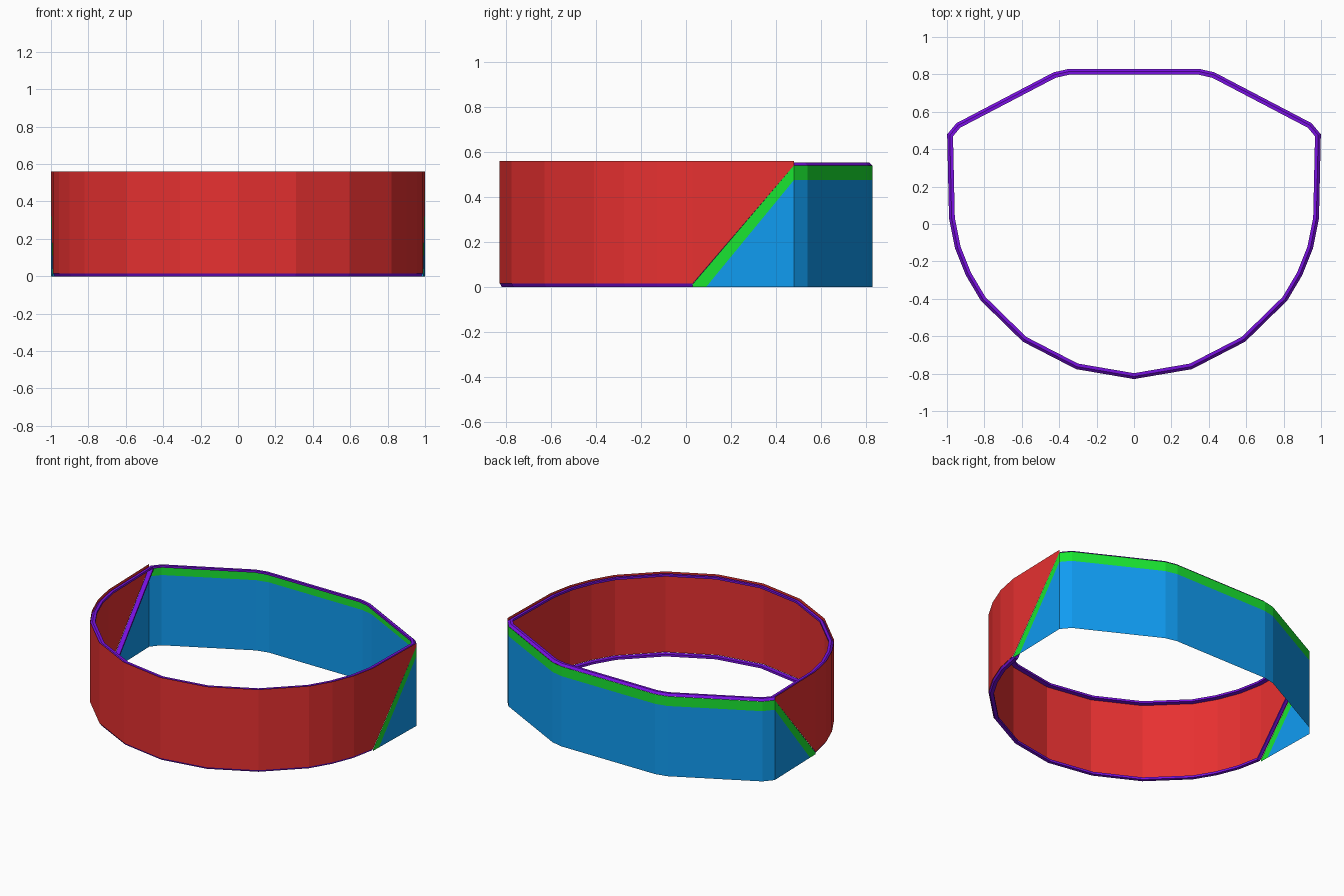
import bpy, bmesh
from mathutils import Vector

if "Cube" in bpy.data.objects:
    bpy.data.objects.remove(bpy.data.objects["Cube"])

H = 0.56            # overall height
SEAM = 0.54         # height of the seam along the back

# Right half of the plan outline, from front centre round to the back
FRONT = [(0, -0.83), (0.31, -0.777), (0.595, -0.63), (0.82, -0.41),
         (0.90, -0.275), (0.958, -0.13), (0.99, 0.03)]
SPLIT = (0.991, 0.09)
CORNER = (1.0, 0.48)
BACK = [(0.95, 0.54), (0.43, 0.812), (0.35, 0.83)]


def material(name, rgb):
    m = bpy.data.materials.new(name)
    m.diffuse_color = (*rgb, 1)
    m.use_nodes = True
    m.node_tree.nodes["Principled BSDF"].inputs["Base Color"].default_value = m.diffuse_color
    return m


RED = material("red", (0.80, 0.03, 0.03))
GREEN = material("green", (0.01, 0.78, 0.03))
BLUE = material("blue", (0.005, 0.33, 0.88))
PURPLE = material("purple", (0.19, 0.005, 0.75))


def mirrored(cols):
    return [(-c[0], *c[1:]) for c in reversed(cols)]


def finish(name, bm, mat, fix_normals=False):
    bmesh.ops.remove_doubles(bm, verts=bm.verts, dist=1e-5)
    if fix_normals:
        bmesh.ops.recalc_face_normals(bm, faces=bm.faces)
    me = bpy.data.meshes.new(name)
    bm.to_mesh(me)
    bm.free()
    me.materials.append(mat)
    ob = bpy.data.objects.new(name, me)
    bpy.context.collection.objects.link(ob)
    return ob


def panel(name, cols, mat):
    """Thin wall from columns (x, y, z low, z high)."""
    bm = bmesh.new()
    for (x0, y0, a0, b0), (x1, y1, a1, b1) in zip(cols, cols[1:]):
        pts = [(x0, y0, a0), (x1, y1, a1), (x1, y1, b1), (x0, y0, b0)]
        pts = [p for i, p in enumerate(pts) if p not in pts[:i]]
        bm.faces.new([bm.verts.new(p) for p in pts])
    finish(name, bm, mat)


def lip(name, path, section, mat, closed):
    """Sweep a section of (inset, rise) along a path of (x, y, z)."""
    bm = bmesh.new()
    n = len(path)
    pts = [Vector(p[:2]) for p in path]
    rings = []
    for i, p in enumerate(path):
        dirs = []
        if closed or i > 0:
            dirs.append((pts[i] - pts[i - 1]).normalized())
        if closed or i < n - 1:
            dirs.append((pts[(i + 1) % n] - pts[i]).normalized())
        normals = [Vector((-d.y, d.x)) for d in dirs]
        m = sum(normals, Vector((0, 0))).normalized()
        m /= m.dot(normals[0])
        rings.append([bm.verts.new((p[0] + m.x * s, p[1] + m.y * s, p[2] + r))
                      for s, r in section])
    k = len(section)
    for i in range(n if closed else n - 1):
        a, b = rings[i], rings[(i + 1) % n]
        for j in range(k):
            bm.faces.new((a[j], b[j], b[(j + 1) % k], a[(j + 1) % k]))
    if not closed:
        bm.faces.new(rings[0])
        bm.faces.new(rings[-1])
    finish(name, bm, mat, True)


# Red front wall with slanted ends
right = [(x, y, 0.015, H) for x, y in FRONT] + [(*CORNER, SEAM, H)]
panel("front_wall", mirrored(right[1:]) + right, RED)

# Green stripe: slanted on the sides, level along the back
right = [(*FRONT[-1], 0, 0.012), (*SPLIT, 0, 0.082)]
right += [(*p, 0.475, SEAM) for p in [CORNER] + BACK]
panel("seam_stripe", right + mirrored(right), GREEN)

# Blue back wall
right = [(*SPLIT, 0, 0)] + [(*p, 0, 0.475) for p in [CORNER] + BACK]
panel("back_wall", right + mirrored(right), BLUE)

# Purple lip around the whole top
right = [(*p, SEAM) for p in FRONT + [CORNER] + BACK]
lip("top_lip", right + mirrored(right[1:]),
    [(0.001, 0), (0.032, 0), (0.032, 0.014), (0.015, 0.014)], PURPLE, True)

# Purple lip along the bottom front edge, rising up the slanted seams
right = [(*p, 0) for p in FRONT] + [(*CORNER, SEAM - 0.012)]
lip("lower_lip", mirrored(right[1:]) + right,
    [(0.002, 0.015), (0.010, 0), (0.032, 0), (0.032, 0.015)], PURPLE, False)
